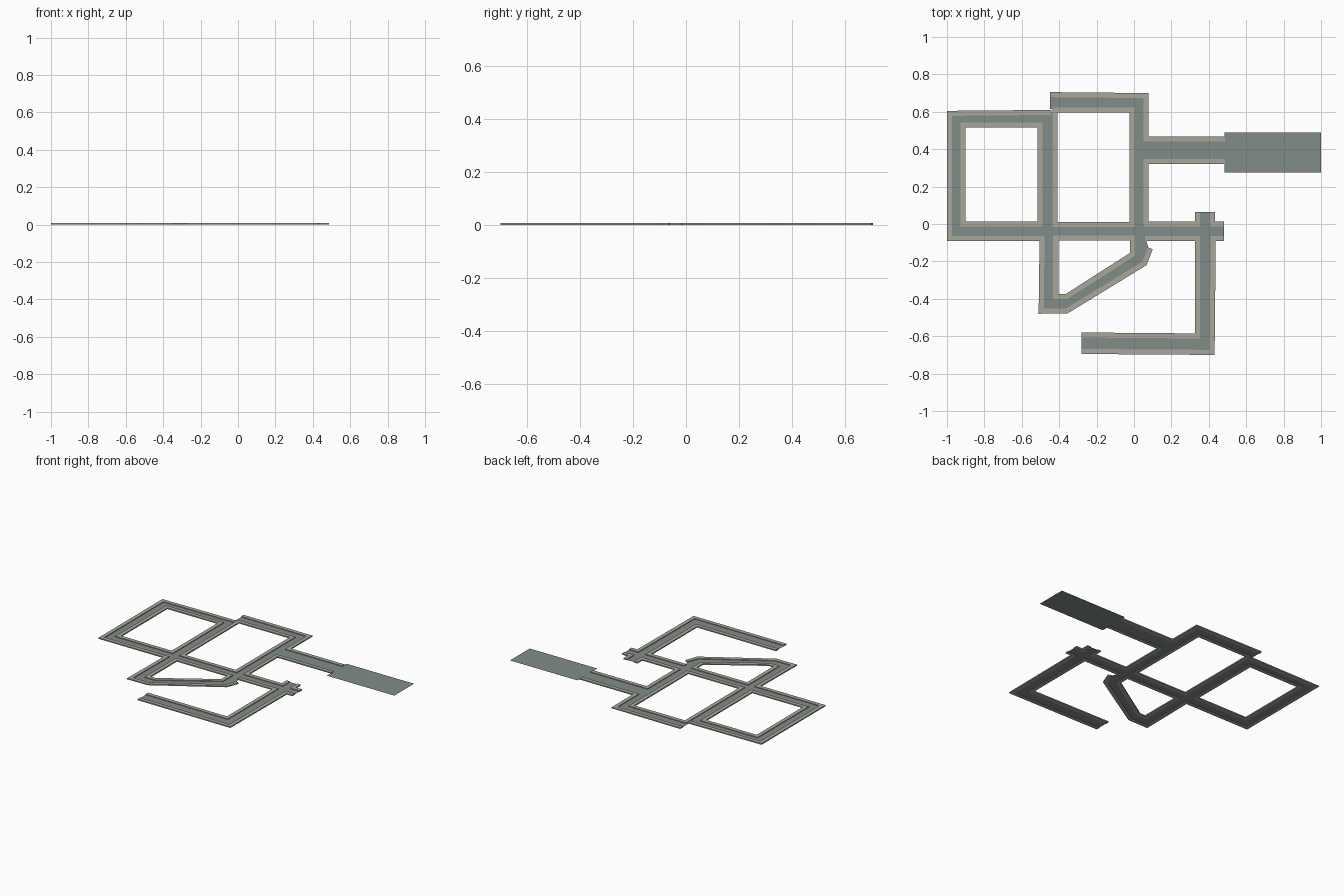
import bpy, bmesh
from mathutils import Vector

if "Cube" in bpy.data.objects:
    bpy.data.objects.remove(bpy.data.objects["Cube"])

KERB_H, ROAD_Z, KERB_W = 0.008, 0.003, 0.027

def material(name, rgb):
    m = bpy.data.materials.new(name)
    m.diffuse_color = (*rgb, 1)
    m.use_nodes = True
    m.node_tree.nodes["Principled BSDF"].inputs["Base Color"].default_value = m.diffuse_color
    return m

asphalt = material("grey_asphalt", (0.225, 0.265, 0.255))
stone = material("pale_stone", (0.39, 0.39, 0.335))

def finish(name, bm, mat):
    me = bpy.data.meshes.new(name)
    bm.to_mesh(me)
    bm.free()
    me.materials.append(mat)
    bpy.context.collection.objects.link(bpy.data.objects.new(name, me))

def sheet(name, pts):
    """Flat road surface facing up."""
    bm = bmesh.new()
    f = bm.faces.new([bm.verts.new((x, y, ROAD_Z)) for x, y in pts])
    f.normal_update()
    if f.normal.z < 0:
        f.normal_flip()
    finish(name, bm, asphalt)

def rect(name, x0, y0, x1, y1):
    sheet(name, [(x0, y0), (x1, y0), (x1, y1), (x0, y1)])

def kerb(name, pts, closed=False):
    """Raised strip along an outer edge line; the road lies on its right."""
    p = [Vector(q) for q in pts]
    n = len(p)
    bm = bmesh.new()
    rings = []
    for i in range(n):
        normals = []
        for a, b in ((i - 1, i), (i, i + 1)):
            if closed or (a >= 0 and b < n):
                d = (p[b % n] - p[a % n]).normalized()
                normals.append(Vector((d.y, -d.x)))
        m = sum(normals, Vector((0, 0))).normalized()
        q = p[i] + m * KERB_W / m.dot(normals[0])      # mitred inner edge
        rings.append([bm.verts.new((v.x, v.y, z)) for v, z in
                      ((p[i], 0), (p[i], KERB_H), (q, KERB_H), (q, 0))])
    for i in range(n if closed else n - 1):
        a, b = rings[i], rings[(i + 1) % n]
        for k in range(4):
            j = (k + 1) % 4
            bm.faces.new((a[k], a[j], b[j], b[k]))
    if not closed:
        bm.faces.new(rings[0])
        bm.faces.new(rings[-1][::-1])
    bmesh.ops.recalc_face_normals(bm, faces=bm.faces)
    finish(name, bm, stone)

# Road surfaces, butted together at the junctions
rect("main_road", -0.98, -0.07, 0.48, -0.01)
rect("west_road", -0.98, -0.01, -0.92, 0.59)
rect("northwest_road", -0.92, 0.535, -0.43, 0.59)
rect("middle_road_north", -0.50, -0.01, -0.43, 0.535)
rect("middle_road_south", -0.50, -0.46, -0.43, -0.07)
rect("north_road", -0.45, 0.615, 0.06, 0.685)
rect("centre_road", -0.01, -0.01, 0.06, 0.615)
rect("east_road", 0.06, 0.34, 0.485, 0.445)
rect("southeast_road", 0.345, -0.685, 0.415, -0.07)
rect("road_stub", 0.345, -0.01, 0.415, 0.065)
rect("south_road", -0.28, -0.685, 0.345, -0.595)
rect("parking_area", 0.485, 0.275, 1.0, 0.49)
sheet("diagonal_road", [(-0.43, -0.46), (-0.36, -0.46), (0.055, -0.21), (0.08, -0.14),
                        (0.06, -0.07), (-0.01, -0.07), (-0.01, -0.16),
                        (-0.36, -0.39), (-0.43, -0.39)])

# Kerbs round the enclosed blocks
kerb("west_block_kerb", [(-0.9, 0.013), (-0.515, 0.013), (-0.515, 0.515), (-0.9, 0.515)], True)
kerb("centre_block_kerb", [(-0.41, 0.01), (-0.025, 0.01), (-0.025, 0.597), (-0.41, 0.597)], True)
kerb("triangle_block_kerb", [(-0.405, -0.375), (-0.366, -0.375), (-0.022, -0.155),
                             (-0.022, -0.088), (-0.405, -0.088)], True)

# Kerbs along the outside of the network
kerb("north_kerb", [(-0.45, 0.705), (0.077, 0.70), (0.077, 0.467), (0.487, 0.467)])
kerb("east_kerb", [(0.487, 0.32), (0.077, 0.32), (0.077, 0.013), (0.325, 0.013), (0.325, 0.065)])
kerb("crossing_kerb", [(0.433, 0.065), (0.433, 0.013), (0.48, 0.013)])
kerb("southeast_kerb", [(0.48, -0.092), (0.437, -0.092), (0.431, -0.70), (-0.28, -0.695)])
kerb("inner_south_kerb", [(-0.28, -0.58), (0.325, -0.585), (0.325, -0.09), (0.06, -0.09)])
kerb("west_kerb", [(0.1, -0.135), (0.067, -0.22), (-0.355, -0.478), (-0.51, -0.48),
                   (-0.505, -0.092), (-1.0, -0.092), (-1.0, 0.605), (-0.44, 0.61)])
